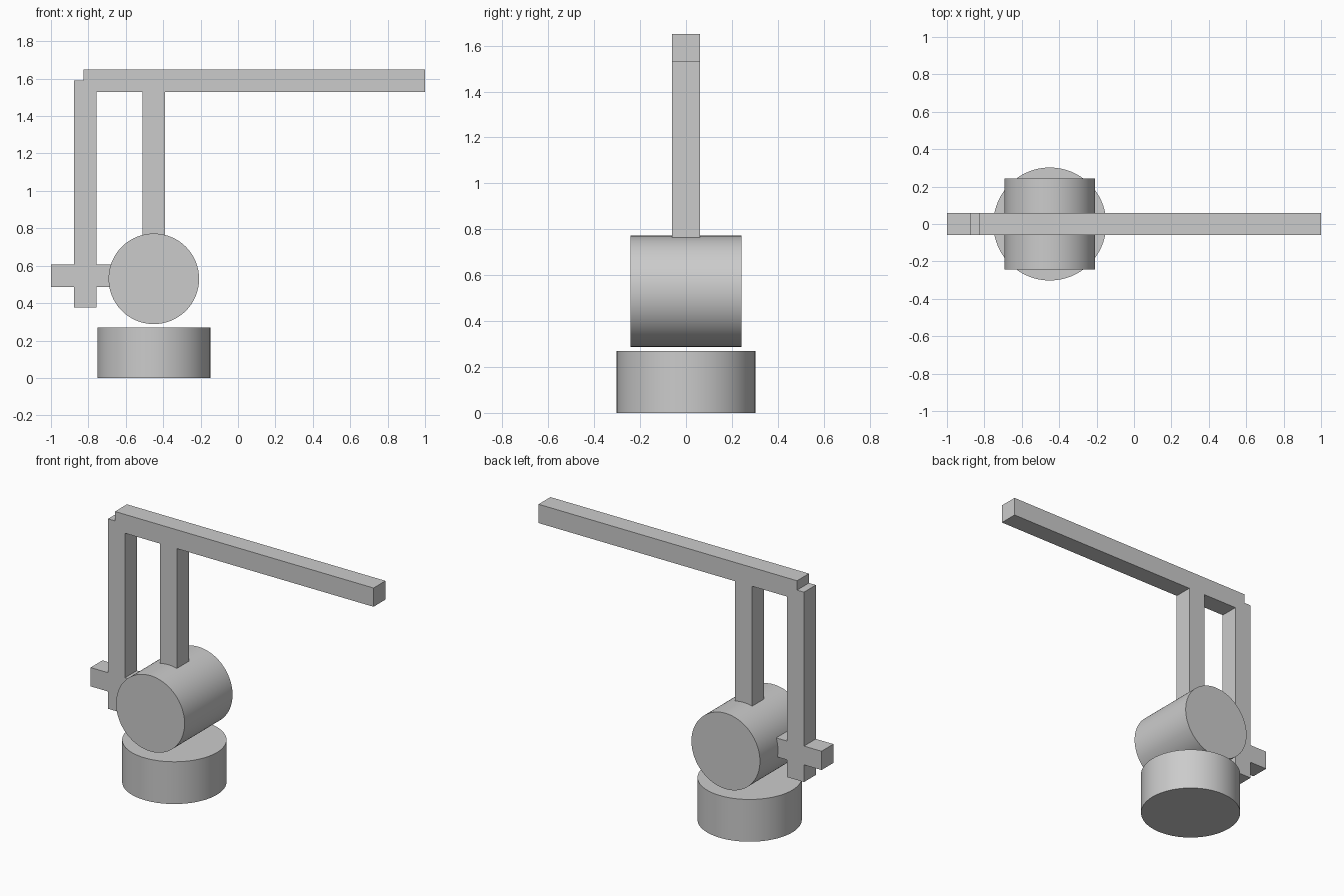
import bpy
import math

if "Cube" in bpy.data.objects:
    bpy.data.objects.remove(bpy.data.objects["Cube"], do_unlink=True)

GREY = (0.6, 0.6, 0.6, 1.0)
grey = bpy.data.materials.new("plain grey")
grey.use_nodes = True
grey.diffuse_color = GREY
grey.node_tree.nodes["Principled BSDF"].inputs["Base Color"].default_value = GREY

AXIS_X = -0.45   # shared centre of base, drum and column
BAR = 0.12       # square bar thickness


def bar(name, x0, x1, z0, z1):
    """Square-section bar centred on y = 0."""
    bpy.ops.mesh.primitive_cube_add(size=1, location=((x0 + x1) / 2, 0, (z0 + z1) / 2))
    ob = bpy.context.object
    ob.name = name
    ob.scale = (x1 - x0, BAR, z1 - z0)
    bpy.ops.object.transform_apply(location=False, rotation=False, scale=True)
    ob.data.materials.append(grey)


def drum(name, radius, depth, z, tilt=0.0):
    """Smooth-sided cylinder with sharp rims."""
    bpy.ops.mesh.primitive_cylinder_add(vertices=96, radius=radius, depth=depth,
                                        location=(AXIS_X, 0, z), rotation=(tilt, 0, 0))
    ob = bpy.context.object
    ob.name = name
    bpy.ops.object.shade_smooth_by_angle(angle=math.radians(30))
    ob.data.materials.append(grey)


# Round base and the horizontal drum hovering just above it
drum("round_base", 0.302, 0.27, 0.135)
drum("horizontal_drum", 0.242, 0.484, 0.53, math.pi / 2)

# Column from the drum up to the long top beam
bar("centre_column", AXIS_X - BAR / 2, AXIS_X + BAR / 2, 0.72, 1.59)
bar("top_beam", -0.827, 1.0, 1.53, 1.65)

# Rear hanging post crossed by a short bar that enters the drum
bar("rear_post", -0.876, -0.756, 0.377, 1.59)
bar("cross_bar", -1.0, -0.6, 0.487, 0.607)
